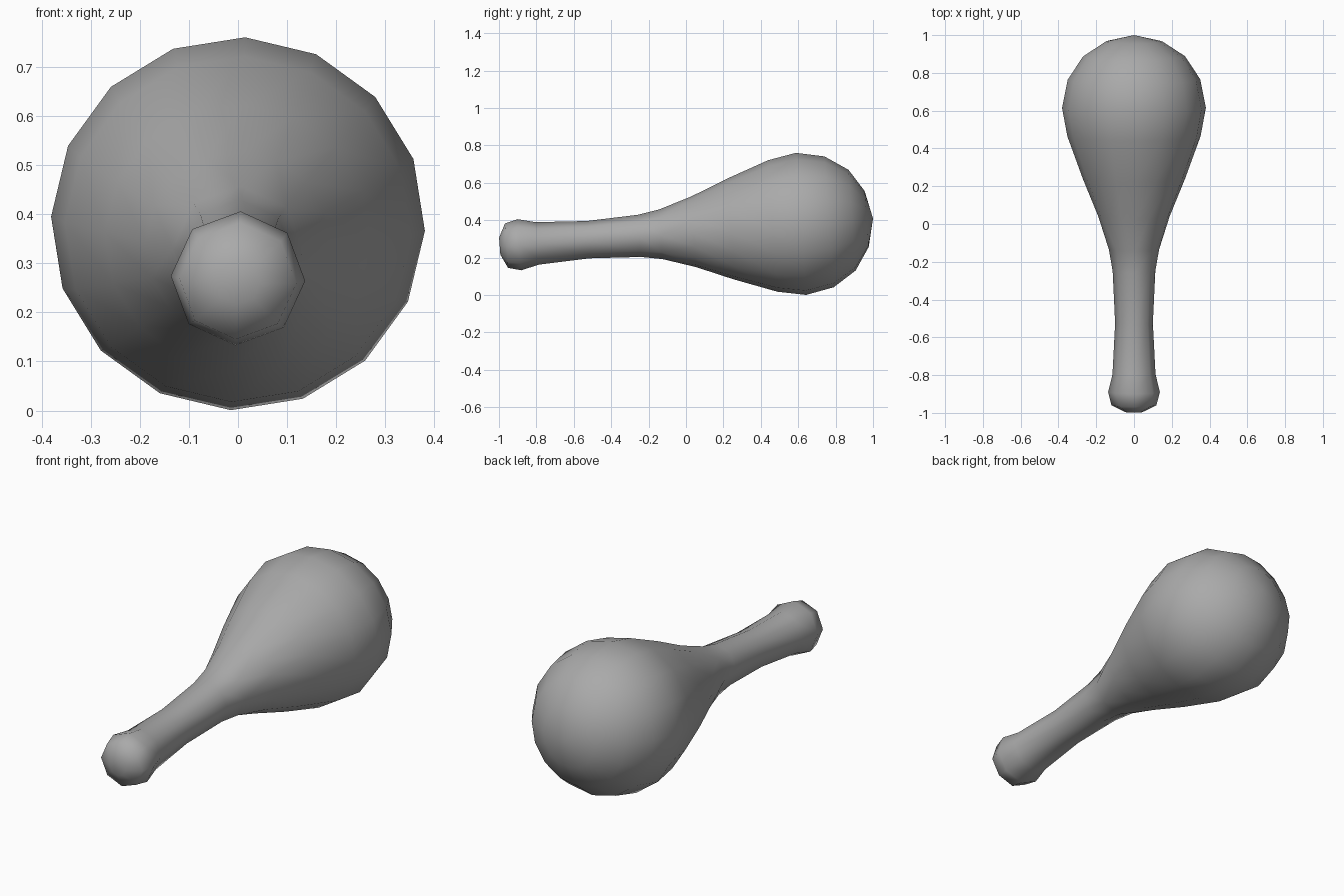
import bpy, bmesh
from math import sin, cos, pi, radians
from mathutils import Vector

if "Cube" in bpy.data.objects:
    bpy.data.objects.remove(bpy.data.objects["Cube"])

# Profile stations along the tilted axis: (y of ring centre, radius, sides)
RINGS = [
    (-0.996, 0.045, 8), (-0.96, 0.119, 8), (-0.89, 0.137, 8), (-0.795, 0.114, 8),
    (-0.525, 0.10, 8), (-0.25, 0.113, 8), (-0.135, 0.133, 8), (0.04, 0.189, 16),
    (0.24, 0.271, 16), (0.465, 0.353, 16), (0.615, 0.381, 16), (0.765, 0.351, 16),
    (0.888, 0.27, 16), (0.966, 0.15, 16),
]
SLOPE, MID_Z = 0.074, 0.335
TILT = radians(4.1)
UP = Vector((0, -sin(TILT), cos(TILT)))
SIDE = Vector((1, 0, 0))


def centre(y):
    return Vector((0, y, MID_Z + SLOPE * y))


def add_ring(bm, y, r, n):
    return [bm.verts.new(centre(y) + r * (SIDE * sin(a) + UP * cos(a)))
            for a in (2 * pi * i / n + radians(2.2) for i in range(n))]


def join(bm, a, b):
    # Joins rings of equal count, or steps from n sides up to 2n sides
    n, k = len(a), len(b) // len(a)
    for i in range(n):
        p, q = a[i], a[(i + 1) % n]
        if k == 1:
            bm.faces.new((p, q, b[(i + 1) % n], b[i]))
        else:
            b0, b1, b2 = b[2 * i], b[2 * i + 1], b[(2 * i + 2) % len(b)]
            bm.faces.new((p, b1, b0))
            bm.faces.new((p, q, b1))
            bm.faces.new((q, b2, b1))


# Club: knob, grip and bulbous head as one tapered skin
bm = bmesh.new()
rings = [add_ring(bm, *s) for s in RINGS]
for a, b in zip(rings, rings[1:]):
    join(bm, a, b)

# Flat knob end and pointed head cap
bm.faces.new(rings[0])
tip = bm.verts.new(centre(1.0))
last = rings[-1]
for i, v in enumerate(last):
    bm.faces.new((v, last[(i + 1) % len(last)], tip))

bmesh.ops.recalc_face_normals(bm, faces=bm.faces)
for f in bm.faces:
    f.smooth = True
mesh = bpy.data.meshes.new("club")
bm.to_mesh(mesh)
bm.free()
club = bpy.data.objects.new("club", mesh)
bpy.context.collection.objects.link(club)

# Mid-dark grey finish
grey = bpy.data.materials.new("dark_grey")
grey.diffuse_color = (0.4, 0.4, 0.4, 1)
grey.use_nodes = True
grey.node_tree.nodes["Principled BSDF"].inputs["Base Color"].default_value = grey.diffuse_color
mesh.materials.append(grey)
